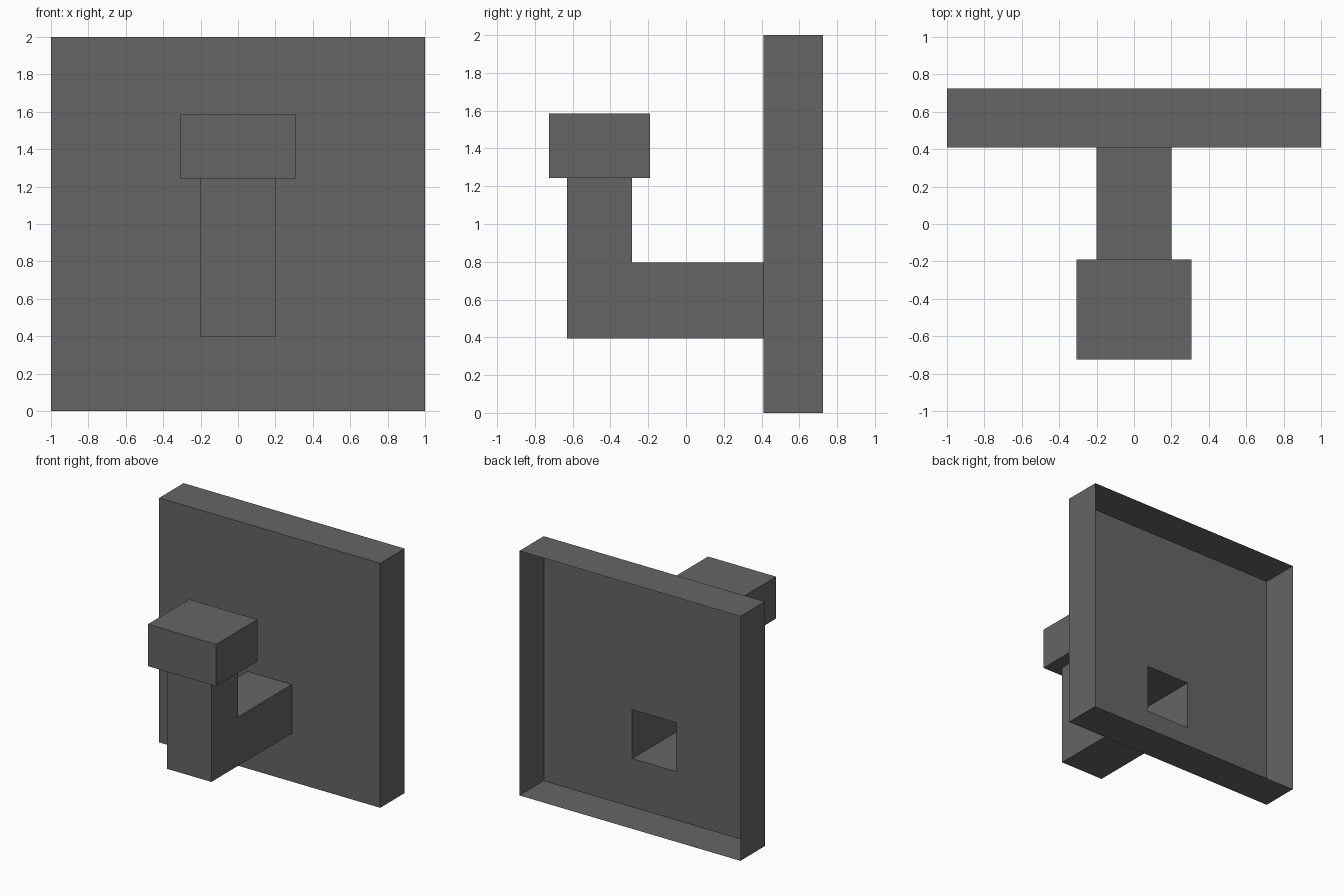
import bpy, bmesh

if "Cube" in bpy.data.objects:
    bpy.data.objects.remove(bpy.data.objects["Cube"])

grey = bpy.data.materials.new("dark_grey")
grey.diffuse_color = (0.13, 0.13, 0.13, 1)
grey.use_nodes = True
grey.node_tree.nodes["Principled BSDF"].inputs["Base Color"].default_value = grey.diffuse_color


def shell(name, sections, cap=False):
    """Skin rectangular sections (half width, lower/front yz, upper/back yz)."""
    bm = bmesh.new()
    rings = []
    for w, a, b in sections:
        corners = [(-w, *a), (w, *a), (w, *b), (-w, *b)]
        rings.append([bm.verts.new(c) for c in corners])
    for r, s in zip(rings, rings[1:]):
        for j in range(4):
            k = (j + 1) % 4
            bm.faces.new((r[j], r[k], s[k], s[j]))
    if cap:
        bm.faces.new(rings[-1])
    mesh = bpy.data.meshes.new(name)
    bm.to_mesh(mesh)
    bm.free()
    mesh.materials.append(grey)
    obj = bpy.data.objects.new(name, mesh)
    bpy.context.collection.objects.link(obj)
    return obj


BACK, FRONT = 0.725, 0.41
hole = (0.2, (FRONT, 0.395), (FRONT, 0.795))
neck = (0.2, (-0.63, 1.243), (-0.285, 1.243))

# Wall plate: thin shell, open at the back, with a square hole into the arm
shell("wall_plate", [(1, (BACK, 0), (BACK, 2)),
                     (1, (FRONT, 0), (FRONT, 2)), hole])

# Hollow arm with a mitred elbow turning upward
shell("hook_arm", [hole, (0.2, (-0.63, 0.395), (-0.285, 0.795)), neck])

# Wider block at the end of the hook, closed on top
shell("hook_head", [neck, (0.308, (-0.725, 1.243), (-0.19, 1.243)),
                    (0.308, (-0.725, 1.585), (-0.19, 1.585))], cap=True)
